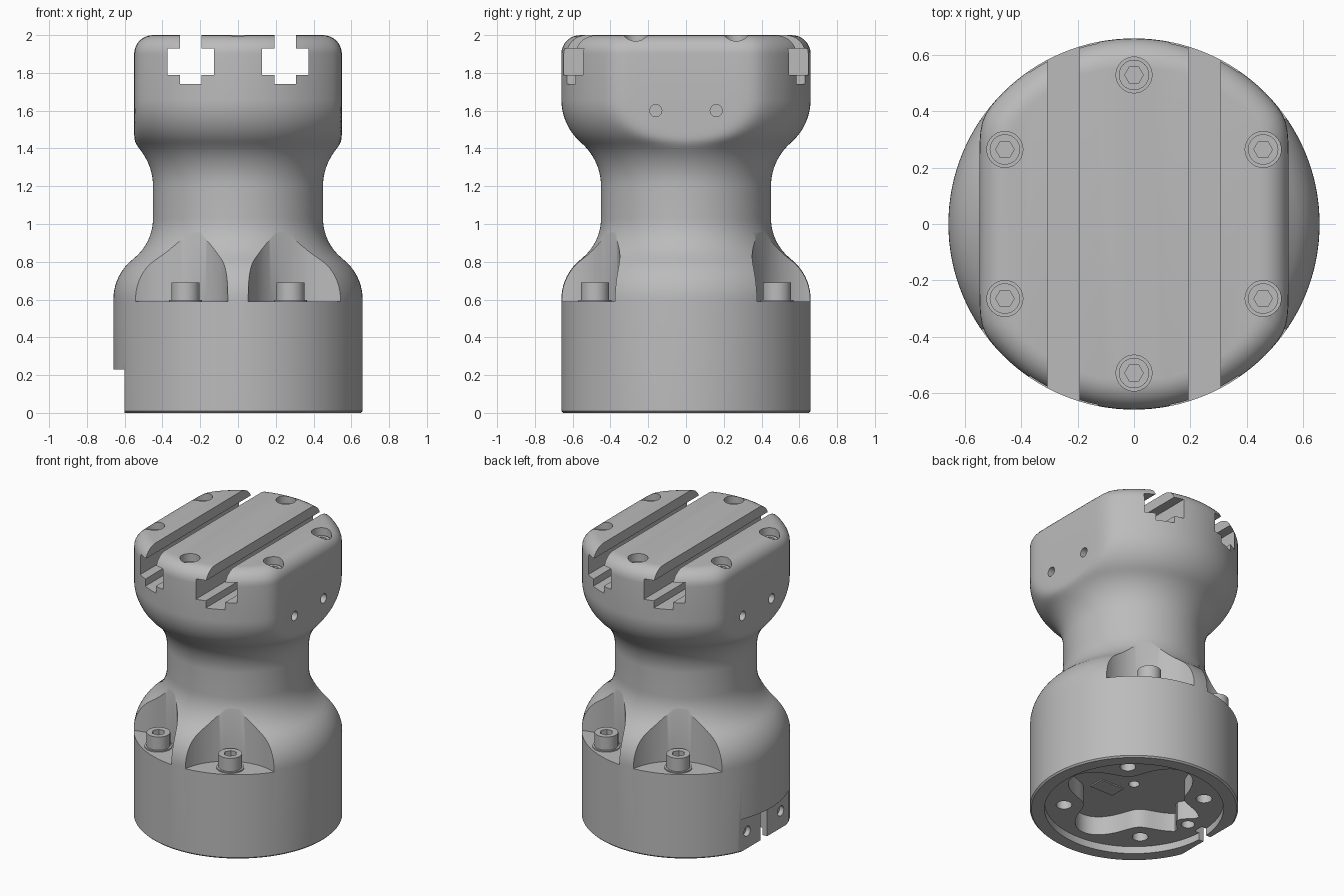
import bpy, bmesh, math
from math import sin, cos, pi, radians

cube = bpy.data.objects.get("Cube")
if cube:
    bpy.data.objects.remove(cube, do_unlink=True)

grey = bpy.data.materials.new("machined grey")
grey.use_nodes = True
grey.diffuse_color = (0.5, 0.5, 0.5, 1)
for node in grey.node_tree.nodes:
    if node.type == 'BSDF_PRINCIPLED':
        node.inputs["Base Color"].default_value = (0.5, 0.5, 0.5, 1)


def loft(name, rings):
    """Skin closed rings of equal length and cap both ends."""
    bm = bmesh.new()
    loops = [[bm.verts.new(p) for p in ring] for ring in rings]
    n = len(loops[0])
    for lo, hi in zip(loops, loops[1:]):
        for i in range(n):
            j = (i + 1) % n
            bm.faces.new((lo[i], lo[j], hi[j], hi[i]))
    bm.faces.new(loops[0])
    bm.faces.new(loops[-1])
    bmesh.ops.recalc_face_normals(bm, faces=bm.faces[:])
    mesh = bpy.data.meshes.new(name)
    bm.to_mesh(mesh)
    bm.free()
    mesh.materials.append(grey)
    obj = bpy.data.objects.new(name, mesh)
    bpy.context.collection.objects.link(obj)
    return obj


def prism(name, pts, a, b, axis='Z'):
    """Extrude a flat outline from a to b along an axis."""
    place = {'X': lambda p, q, t: (t, p, q),
             'Y': lambda p, q, t: (p, t, q),
             'Z': lambda p, q, t: (p, q, t)}[axis]
    return loft(name, [[place(p, q, t) for p, q in pts] for t in (a, b)])


def circle(r, cx=0, cy=0, n=32):
    return [(cx + r * cos(2 * pi * i / n), cy + r * sin(2 * pi * i / n)) for i in range(n)]


def rect(x0, x1, y0, y1):
    return [(x0, y0), (x1, y0), (x1, y1), (x0, y1)]


def activate(obj):
    bpy.ops.object.select_all(action='DESELECT')
    obj.select_set(True)
    bpy.context.view_layer.objects.active = obj


def cut(obj, cutter):
    activate(obj)
    mod = obj.modifiers.new("cut", 'BOOLEAN')
    mod.operation = 'DIFFERENCE'
    mod.solver = 'EXACT'
    mod.object = cutter
    bpy.ops.object.modifier_apply(modifier=mod.name)
    bpy.data.objects.remove(cutter, do_unlink=True)


def smooth(obj, angle=30):
    activate(obj)
    bpy.ops.object.shade_smooth_by_angle(angle=radians(angle))


# Body: round waisted column whose head is flattened on both sides
WIDE, NECK, FLAT, FILLET = 0.66, 0.45, 0.55, 0.1


def s_curve(z0, r0, z1, r1, steps):
    """Two equal arcs joined, vertical at both ends."""
    h, w = (z1 - z0) / 2, abs(r1 - r0) / 2
    rad = (h * h + w * w) / (2 * w)
    sign = 1 if r1 > r0 else -1
    out = []
    for i in range(steps + 1):
        t = 2 * h * i / steps
        if t <= h:
            d = rad - math.sqrt(rad * rad - t * t)
        else:
            d = 2 * w - rad + math.sqrt(rad * rad - (2 * h - t) ** 2)
        out.append((z0 + t, r0 + sign * d))
    return out


def ring(z, r, flat, n=128):
    pts = []
    for i in range(n):
        a = 2 * pi * i / n
        side = flat / max(abs(cos(a)), 0.01)
        d = (r ** -40 + side ** -40) ** (-1 / 40)
        pts.append((d * cos(a), d * sin(a), z))
    return pts


rings = [ring(0, WIDE - 0.01, 9), ring(0.01, WIDE, 9)]
rings += [ring(z, r, 9) for z, r in s_curve(0.6, WIDE, 1.03, NECK, 18)]
rings += [ring(z, r, FLAT) for z, r in s_curve(1.2, NECK, 1.66, WIDE, 26)]
for i in range(9):
    a = pi / 2 * i / 8
    inset = FILLET * (1 - cos(a))
    rings.append(ring(2 - FILLET + FILLET * sin(a), WIDE - inset, FLAT - inset))
body = loft("body", rings)

# T-shaped slots running front to back across the head
for s in (-0.25, 0.25):
    half = [(0.057, 2.1), (0.057, 1.93), (0.122, 1.93), (0.122, 1.79), (0.057, 1.79), (0.057, 1.74)]
    outline = [(s + x, z) for x, z in half] + [(s - x, z) for x, z in reversed(half)]
    cut(body, prism("slot_cutter", outline, -1, 1, 'Y'))

# Scooped pockets around the four base bolts
bolt_spots = [(0.556 * cos(radians(a)), 0.556 * sin(radians(a))) for a in (60, 120, 240, 300)]
for x, y in bolt_spots:
    k = 0.82 / 0.556
    cut(body, prism("pocket_cutter", circle(0.36, x * k, y * k, 96), 0.59, 1.2))

# Counterbores for the six top screws
screw_spots = [(0.53 * cos(radians(a)), 0.53 * sin(radians(a))) for a in range(30, 390, 60)]
for x, y in screw_spots:
    cut(body, prism("bore_cutter", circle(0.064, x, y), 1.87, 2.1))

# Small holes in the flat sides
for y in (-0.16, 0.16):
    for s in (-1, 1):
        cut(body, prism("side_hole_cutter", circle(0.032, y, 1.6, 24), 0.45 * s, 0.7 * s, 'X'))

# Underside: shallow recess, lobed cavity and flange holes
def lobe(a):
    r = 0.41 - 0.09 * cos(4 * (a - pi / 4))
    return min(r, 0.36 + 2 * (a - pi) ** 2)


angles = [2 * pi * i / 96 for i in range(96)]
cut(body, prism("recess_cutter", circle(0.567, n=96), -0.1, 0.05))
cut(body, prism("cavity_cutter", [(lobe(a) * cos(a), lobe(a) * sin(a)) for a in angles], -0.1, 0.18))
for deg, r in ((45, 0.05), (135, 0.05), (225, 0.05), (315, 0.05), (180, 0.043)):
    x, y = 0.445 * cos(radians(deg)), 0.445 * sin(radians(deg))
    cut(body, prism("flange_hole_cutter", circle(r, x, y, 24), -0.1, 0.3))
cut(body, prism("centre_hole_cutter", circle(0.035, n=24), 0.1, 0.3))

# Clamp flat with a split and two screw holes
cut(body, prism("flat_cutter", rect(-0.8, -0.602, -0.5, 0.5), -0.1, 0.23))
cut(body, prism("split_cutter", rect(-0.8, -0.53, -0.035, 0.035), -0.1, 0.2))
for y in (-0.185, 0.185):
    cut(body, prism("clamp_hole_cutter", circle(0.035, y, 0.12, 24), -0.8, -0.57, 'X'))
smooth(body)


# Socket head screws
def screw(name, r, z0, z1, socket, spots):
    first = prism(name, circle(r), z0, z1)
    cut(first, prism("hex_cutter", circle(socket, n=6), z1 - 0.045, z1 + 0.1))
    smooth(first)
    for i, (x, y) in enumerate(spots):
        obj = first if i == 0 else first.copy()
        if i:
            obj.name = name + "_" + str(i + 1)
            bpy.context.collection.objects.link(obj)
        obj.location = (x, y, 0)


screw("top_screw", 0.054, 1.85, 1.95, 0.033, screw_spots)
screw("base_bolt", 0.075, 0.57, 0.69, 0.042, bolt_spots)
for i, (x, y) in enumerate(bolt_spots):
    smooth(prism("washer_" + str(i + 1), circle(0.088, x, y), 0.58, 0.598))

# Small plate on the cavity ceiling
prism("cavity_plate", rect(0.02, 0.2, -0.19, -0.08), 0.172, 0.181)
